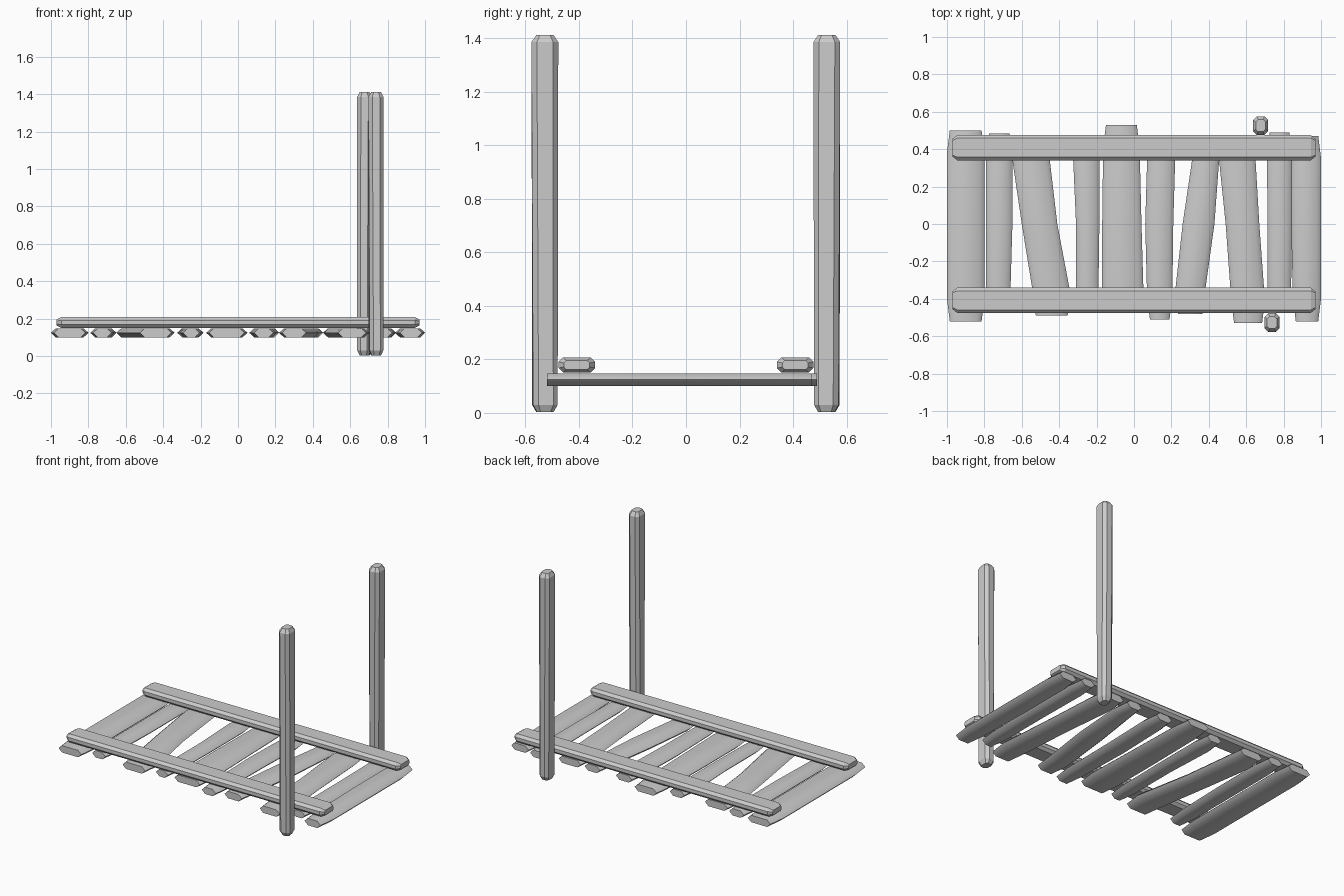
import bpy, bmesh, math
from mathutils import Matrix, Vector

if "Cube" in bpy.data.objects:
    bpy.data.objects.remove(bpy.data.objects["Cube"])


def finish(name, bm, angle=None):
    bmesh.ops.recalc_face_normals(bm, faces=bm.faces)
    me = bpy.data.meshes.new(name)
    bm.to_mesh(me)
    bm.free()
    ob = bpy.data.objects.new(name, me)
    bpy.context.collection.objects.link(ob)
    if angle:
        bpy.ops.object.select_all(action='DESELECT')
        ob.select_set(True)
        bpy.context.view_layer.objects.active = ob
        bpy.ops.object.shade_smooth_by_angle(angle=math.radians(angle))
    return ob


def loft(name, rings, angle=None):
    """Skin a list of equal-length rings and cap both ends."""
    bm = bmesh.new()
    vs = [[bm.verts.new(p) for p in r] for r in rings]
    n = len(rings[0])
    for a, b in zip(vs, vs[1:]):
        for i in range(n):
            j = (i + 1) % n
            bm.faces.new((a[i], a[j], b[j], b[i]))
    bm.faces.new(vs[0])
    bm.faces.new(vs[-1])
    return finish(name, bm, angle)


def octagon(w, h, c):
    """Chamfered rectangle of half sizes w, h with chamfer c."""
    return [(w - c, -h), (w, -h + c), (w, h - c), (w - c, h),
            (c - w, h), (-w, h - c), (-w, c - h), (c - w, -h)]


# Two long rails lying on the planks
for name, y in (("front_rail", -0.408), ("back_rail", 0.408)):
    rings = []
    for x, s in ((-0.97, 0.02), (-0.945, 0), (0.945, 0), (0.97, 0.02)):
        w, h = 0.068 - s, 0.0285 - s * 0.6
        rings.append([(x, y + a, 0.179 + b)
                      for a, b in octagon(w, h, 0.017 if not s else 0.009)])
    loft(name, rings)

# Two upright posts, slightly twisted and tapered toward the foot
for name, x, y, twist in (("front_post", 0.738, -0.527, 6), ("back_post", 0.677, 0.526, -6)):
    rings = []
    for z, s, k in ((0.003, 0.62, 1), (0.03, 0.92, 1), (1.385, 1, 0), (1.411, 0.65, 0)):
        rot = Matrix.Rotation(math.radians(twist * k), 3, 'Z')
        rings.append([Vector((x, y, z)) + rot @ Vector((a * s, b * s, 0))
                      for a, b in octagon(0.040, 0.050, 0.02)])
    loft(name, rings)

# Rough planks: front end y, back end y, then (left, right) at front, middle, back
PLANKS = [
    (-0.52, 0.50, (-1.00, -0.80), (-1.00, -0.80), (-1.00, -0.80)),
    (-0.46, 0.485, (-0.79, -0.66), (-0.79, -0.65), (-0.79, -0.65)),
    (-0.49, 0.46, (-0.54, -0.34), (-0.60, -0.41), (-0.65, -0.45)),
    (-0.46, 0.46, (-0.31, -0.19), (-0.31, -0.185), (-0.325, -0.185)),
    (-0.46, 0.53, (-0.17, 0.05), (-0.17, 0.04), (-0.165, 0.03)),
    (-0.51, 0.46, (0.07, 0.205), (0.06, 0.21), (0.07, 0.22)),
    (-0.48, 0.46, (0.22, 0.38), (0.26, 0.43), (0.31, 0.455)),
    (-0.53, 0.46, (0.52, 0.70), (0.49, 0.67), (0.455, 0.65)),
    (-0.46, 0.49, (0.715, 0.84), (0.715, 0.845), (0.71, 0.845)),
    (-0.52, 0.47, (0.85, 1.00), (0.84, 1.00), (0.84, 1.00)),
]
for k, (y0, y1, f, m, b) in enumerate(PLANKS):
    f2 = (f[0] + 0.015, f[1] - 0.015)
    b2 = (b[0] + 0.015, b[1] - 0.015)
    rings = []
    for y, (l, r) in ((y0, f2), (y0 + 0.12, f), (0, m), (y1 - 0.12, b), (y1, b2)):
        cx, w = (l + r) / 2, (r - l) / 2
        rings.append([(cx - w, y, 0.124), (cx - w + 0.025, y, 0.1),
                      (cx + w - 0.025, y, 0.1), (cx + w, y, 0.124),
                      (cx + w - 0.025, y, 0.147), (cx - w + 0.025, y, 0.147)])
    loft(f"plank_{k + 1}", rings, 50)
